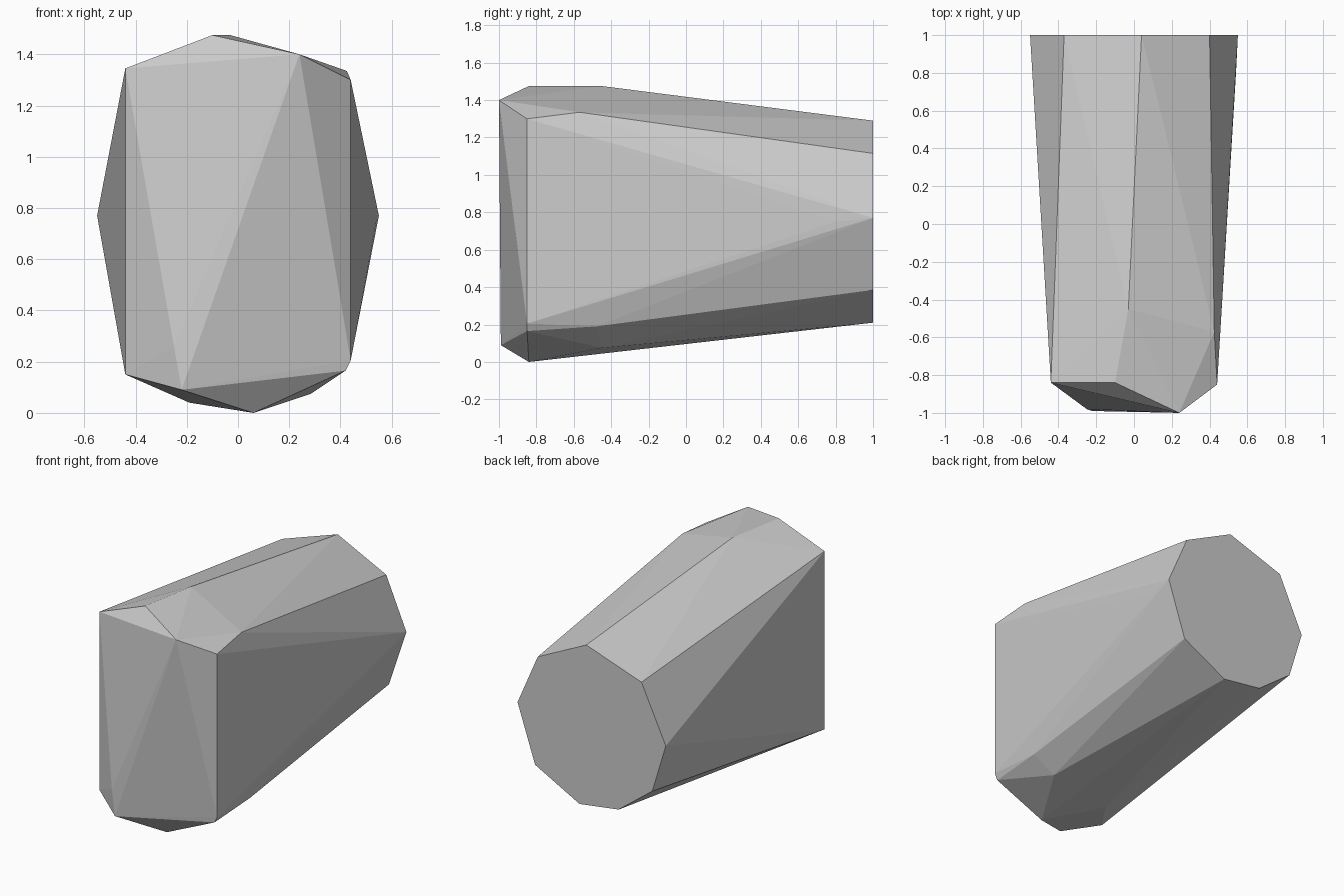
import bpy
import bmesh

# Remove the default cube
default_cube = bpy.data.objects.get("Cube")
if default_cube:
    bpy.data.objects.remove(default_cube, do_unlink=True)


def make_material(name, grey):
    material = bpy.data.materials.new(name)
    material.use_nodes = True
    colour = (grey, grey, grey, 1)
    material.diffuse_color = colour
    shader = next(n for n in material.node_tree.nodes if n.type == "BSDF_PRINCIPLED")
    shader.inputs["Base Color"].default_value = colour
    shader.inputs["Roughness"].default_value = 0.8
    return material


def make_hull(name, points, material):
    """Wrap a convex, flat-faced skin around the given corner points."""
    bm = bmesh.new()
    for point in points:
        bm.verts.new(point)
    hull = bmesh.ops.convex_hull(bm, input=bm.verts[:], use_existing_faces=False)
    unused = {v for v in hull["geom_interior"] + hull["geom_unused"]
              if isinstance(v, bmesh.types.BMVert) and v.is_valid}
    bmesh.ops.delete(bm, geom=list(unused), context="VERTS")
    # Merge the flat back end into a single polygon
    bmesh.ops.dissolve_limit(bm, angle_limit=0.002, verts=bm.verts[:], edges=bm.edges[:])
    bmesh.ops.recalc_face_normals(bm, faces=bm.faces[:])
    mesh = bpy.data.meshes.new(name)
    bm.to_mesh(mesh)
    bm.free()
    mesh.materials.append(material)
    block = bpy.data.objects.new(name, mesh)
    bpy.context.collection.objects.link(block)
    return block


# Flat nine-sided back end, as (x, z)
back_profile = [(.4, 1.115), (.04, 1.29), (-.37, 1.15), (-.55, .77), (-.45, .44),
                (-.2, .25), (.09, .21), (.42, .385), (.55, .77)]
back_end = [(x, 1, z) for x, z in back_profile]

# Chipped upper corners of the front end
front_top = [(-.44, -.84, 1.345), (-.1, -.84, 1.475), (-.03, -.45, 1.475),
             (.24, -1, 1.4), (.425, -.57, 1.335), (.44, -.85, 1.3)]

# Chipped lower corners of the front end
front_bottom = [(-.44, -.84, .15), (-.25, -.98, .26), (-.22, -.99, .09),
                (-.19, -.51, .04), (.06, -.84, 0), (.285, -.45, .075),
                (.42, -.85, .165), (.44, -.85, .205), (.425, -.48, .19)]

# Small bump on the side near the back
side_bump = [(.54, .8, .75)]

stone_grey = make_material("stone grey", .6)
make_hull("stone_block", back_end + front_top + front_bottom + side_bump, stone_grey)
